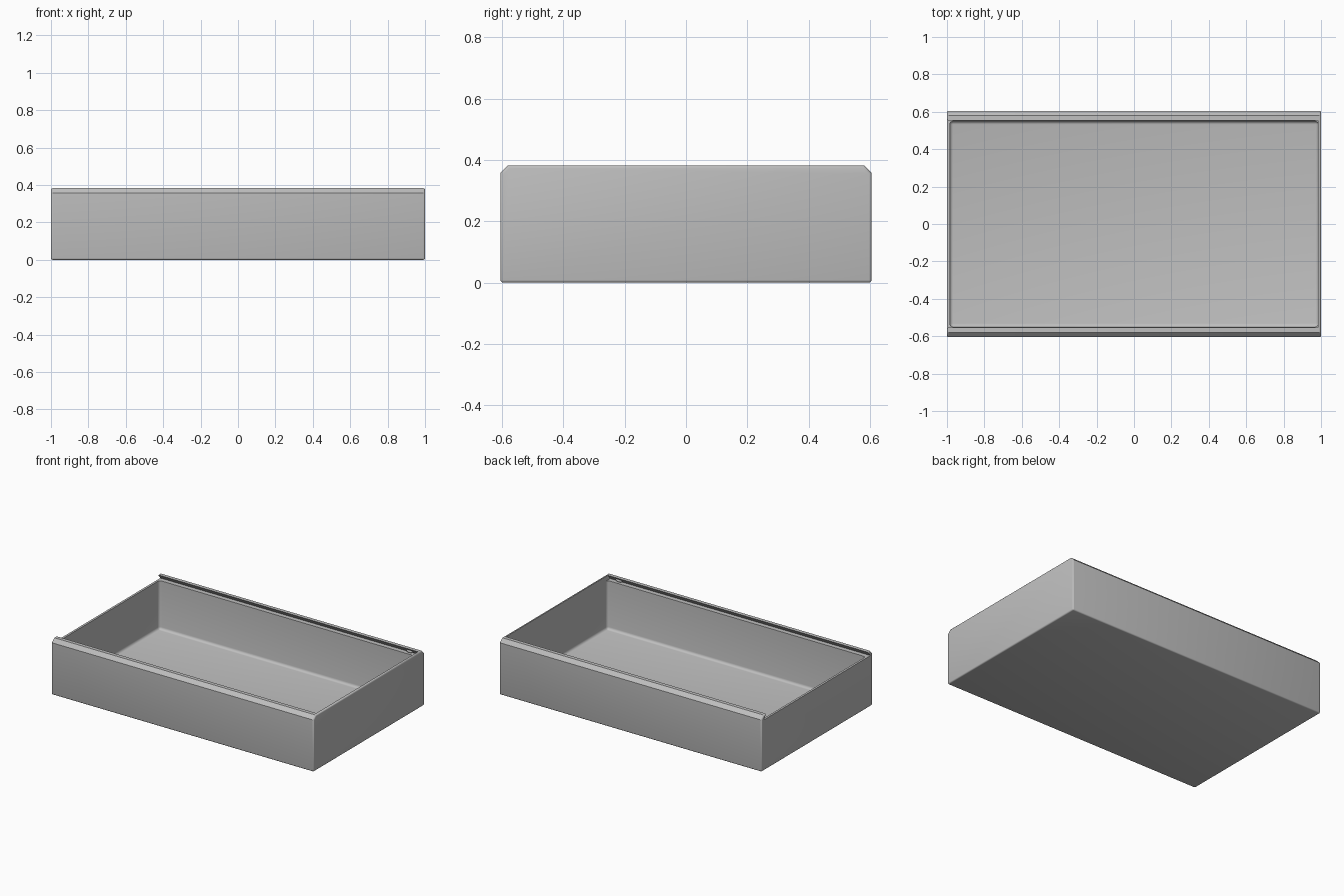
import bpy
import bmesh

if "Cube" in bpy.data.objects:
    bpy.data.objects.remove(bpy.data.objects["Cube"], do_unlink=True)

HALF_X, HALF_Y, TOP = 1.0, 0.605, 0.383
LEDGE, FLOOR, WALL = 0.35, 0.015, 0.015
RAIL_IN = 0.55

grey = bpy.data.materials.new("plain grey")
grey.use_nodes = True
grey.diffuse_color = (0.52, 0.52, 0.52, 1)
grey.node_tree.nodes["Principled BSDF"].inputs["Base Color"].default_value = grey.diffuse_color


def finish(name, bm):
    bmesh.ops.recalc_face_normals(bm, faces=bm.faces)
    mesh = bpy.data.meshes.new(name)
    bm.to_mesh(mesh)
    bm.free()
    mesh.materials.append(grey)
    obj = bpy.data.objects.new(name, mesh)
    bpy.context.collection.objects.link(obj)
    return obj


def prism(name, half_profile, x0, x1):
    """Mirror a (y, z) half profile and extrude it along x."""
    points = half_profile + [(-y, z) for y, z in reversed(half_profile)]
    bm = bmesh.new()
    face = bm.faces.new([bm.verts.new((x0, y, z)) for y, z in points])
    made = bmesh.ops.extrude_face_region(bm, geom=[face])["geom"]
    verts = [v for v in made if isinstance(v, bmesh.types.BMVert)]
    bmesh.ops.translate(bm, verts=verts, vec=(x1 - x0, 0, 0))
    return finish(name, bm)


def activate(obj):
    bpy.ops.object.select_all(action='DESELECT')
    obj.select_set(True)
    bpy.context.view_layer.objects.active = obj


# Outer body with chamfered long top edges and softened corners
box = prism("box_body", [(HALF_Y, 0), (HALF_Y, 0.358), (0.58, TOP)], -HALF_X, HALF_X)
bevel = box.modifiers.new("soft_edges", 'BEVEL')
bevel.width = 0.009
bevel.segments = 3
bevel.limit_method = 'ANGLE'
bevel.angle_limit = 1.05

# Cavity cutter with rounded corners and floor edge
bm = bmesh.new()
bmesh.ops.create_cube(bm, size=1)
for v in bm.verts:
    v.co.x *= 2 * (HALF_X - WALL)
    v.co.y *= 2 * RAIL_IN
    v.co.z = FLOOR if v.co.z < 0 else 0.6
edges = [e for e in bm.edges if min(v.co.z for v in e.verts) < 0.1]
bmesh.ops.bevel(bm, geom=edges, offset=0.018, segments=4, profile=0.5, affect='EDGES')
cavity = finish("cavity_cutter", bm)

# Dovetail lid slot, open at one end
slot = prism("lid_slot_cutter", [(0.582, LEDGE), (0.554, TOP), (0.544, 0.395)],
             -1.1, HALF_X - WALL)

for cutter in (cavity, slot):
    cut = box.modifiers.new(cutter.name, 'BOOLEAN')
    cut.operation = 'DIFFERENCE'
    cut.solver = 'EXACT'
    cut.object = cutter
activate(box)
for name in [m.name for m in box.modifiers]:
    bpy.ops.object.modifier_apply(modifier=name)
for cutter in (cavity, slot):
    bpy.data.objects.remove(cutter, do_unlink=True)
activate(box)
bpy.ops.object.shade_smooth_by_angle(angle=0.6)

# Small catches for the lid inside each groove
for side, label in ((1, "back"), (-1, "front")):
    bm = bmesh.new()
    bmesh.ops.create_uvsphere(bm, u_segments=16, v_segments=8, radius=0.01)
    for v in bm.verts:
        v.co.x = v.co.x * 2.5 + 0.91
        v.co.y += side * 0.57
        v.co.z += 0.361
    catch = finish(label + "_lid_catch", bm)
    activate(catch)
    bpy.ops.object.shade_smooth_by_angle(angle=0.6)
